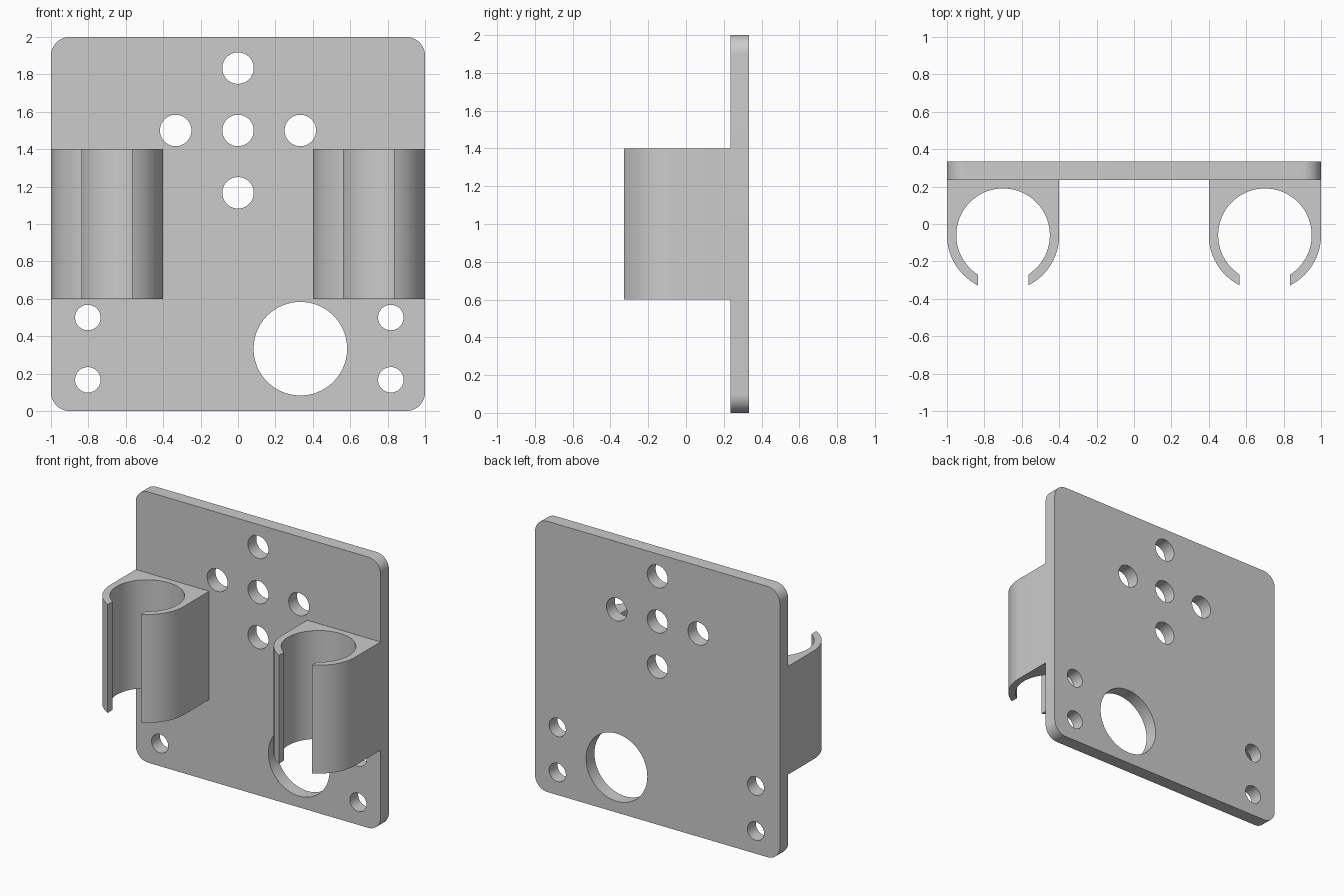
import bpy
import bmesh
from math import sin, cos, pi, asin

default = bpy.data.objects.get("Cube")
if default:
    bpy.data.objects.remove(default, do_unlink=True)

GREY = (0.6, 0.6, 0.6, 1.0)
grey = bpy.data.materials.new("light_grey")
grey.use_nodes = True
grey.diffuse_color = GREY
grey.node_tree.nodes["Principled BSDF"].inputs["Base Color"].default_value = GREY


def arc(cx, cy, r, start, end, steps):
    """Points along an arc, both ends included."""
    angles = [start + (end - start) * i / steps for i in range(steps + 1)]
    return [(cx + r * cos(a), cy + r * sin(a)) for a in angles]


def circle(cx, cy, r, steps=64):
    return arc(cx, cy, r, 0, 2 * pi, steps)[:-1]


def extrude_outline(name, loops, place, offset):
    """Fill closed 2D loops (the first is the rim, the rest holes) and extrude."""
    bm = bmesh.new()
    edges = []
    for loop in loops:
        verts = [bm.verts.new(place(*p)) for p in loop]
        edges += [bm.edges.new((v, verts[i - 1])) for i, v in enumerate(verts)]
    bmesh.ops.triangle_fill(bm, edges=edges, use_beauty=True)
    solid = bmesh.ops.extrude_face_region(bm, geom=bm.faces[:], use_keep_orig=True)
    top = [g for g in solid["geom"] if isinstance(g, bmesh.types.BMVert)]
    bmesh.ops.translate(bm, verts=top, vec=offset)
    bmesh.ops.recalc_face_normals(bm, faces=bm.faces[:])
    mesh = bpy.data.meshes.new(name)
    bm.to_mesh(mesh)
    bm.free()
    mesh.materials.append(grey)
    obj = bpy.data.objects.new(name, mesh)
    bpy.context.collection.objects.link(obj)
    bpy.ops.object.select_all(action='DESELECT')
    obj.select_set(True)
    bpy.context.view_layer.objects.active = obj
    bpy.ops.object.shade_smooth_by_angle(angle=pi / 6)
    return obj


# Mounting plate with rounded corners and drilled holes
FRONT, BACK, CORNER = 0.235, 0.333, 0.1
rim = []
for k, (sx, sz) in enumerate([(1, 1), (-1, 1), (-1, -1), (1, -1)]):
    rim += arc(sx * (1 - CORNER), 1 + sz * (1 - CORNER), CORNER,
               k * pi / 2, (k + 1) * pi / 2, 12)

holes = [circle(1 / 3, 1 / 3, 0.25, 96)]
for x, z in [(0, 0), (-1, 0), (1, 0), (0, 1), (0, -1)]:
    holes.append(circle(x / 3, 1.5 + z / 3, 0.084))
for x in (-0.803, 0.817):
    for z in (0.167, 0.5):
        holes.append(circle(x, z, 0.068))

extrude_outline("mounting_plate", [rim] + holes,
                lambda x, z: (x, FRONT, z), (0, BACK - FRONT, 0))

# Open-fronted tube clips
OUTER, INNER, HALF_GAP, CENTRE_Y = 0.3, 0.25, 0.135, -0.06
BOTTOM, TOP = 0.6, 1.4
out_gap, in_gap = asin(HALF_GAP / OUTER), asin(HALF_GAP / INNER)

for name, cx in [("right_clip", -0.7), ("left_clip", 0.7)]:
    outline = [(cx + OUTER, FRONT), (cx - OUTER, FRONT)]
    outline += arc(cx, CENTRE_Y, OUTER, pi, 1.5 * pi - out_gap, 24)
    outline += arc(cx, CENTRE_Y, INNER, 1.5 * pi - in_gap, in_gap - pi / 2, 80)
    outline += arc(cx, CENTRE_Y, OUTER, out_gap - pi / 2, 0, 24)
    extrude_outline(name, [outline], lambda x, y: (x, y, BOTTOM),
                    (0, 0, TOP - BOTTOM))
